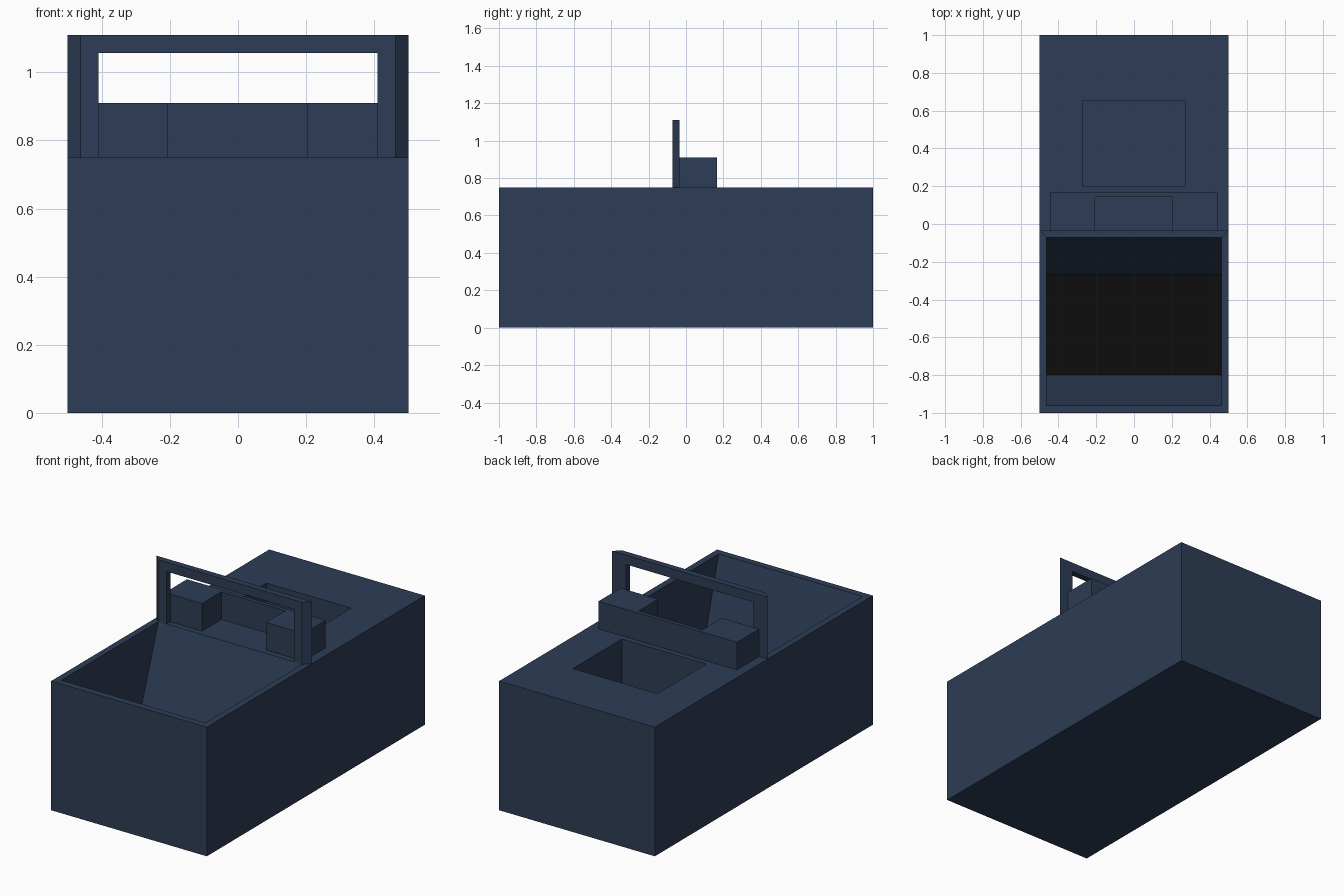
import bpy, bmesh
from mathutils import Vector

if "Cube" in bpy.data.objects:
    bpy.data.objects.remove(bpy.data.objects["Cube"])


def material(name, rgb):
    m = bpy.data.materials.new(name)
    m.diffuse_color = (*rgb, 1)
    m.use_nodes = True
    m.node_tree.nodes["Principled BSDF"].inputs["Base Color"].default_value = m.diffuse_color
    return m


NAVY = material("navy", (0.026, 0.046, 0.092))
BLACK = material("black", (0.004, 0.004, 0.004))


def prism(name, pts, axis, lo, hi, mat=NAVY):
    """Extrude a 2D profile along x (y,z points), y (x,z points) or z (x,y points)."""
    place = {'x': lambda a, b: Vector((lo, a, b)),
             'y': lambda a, b: Vector((a, lo, b)),
             'z': lambda a, b: Vector((a, b, lo))}[axis]
    step = Vector([(hi - lo) * (axis == k) for k in 'xyz'])
    bm = bmesh.new()
    face = bm.faces.new([bm.verts.new(place(*p)) for p in pts])
    out = bmesh.ops.extrude_face_region(bm, geom=[face], use_keep_orig=True)
    verts = [g for g in out['geom'] if isinstance(g, bmesh.types.BMVert)]
    bmesh.ops.translate(bm, verts=verts, vec=step)
    bmesh.ops.recalc_face_normals(bm, faces=bm.faces)
    me = bpy.data.meshes.new(name)
    bm.to_mesh(me)
    bm.free()
    me.materials.append(mat)
    ob = bpy.data.objects.new(name, me)
    bpy.context.collection.objects.link(ob)
    return ob


def box(name, x0, x1, y0, y1, z0, z1, mat=NAVY):
    return prism(name, [(x0, y0), (x1, y0), (x1, y1), (x0, y1)], 'z', z0, z1, mat)


def cut(ob, cutter):
    cutter.hide_render = True
    mod = ob.modifiers.new("cut", 'BOOLEAN')
    mod.operation = 'DIFFERENCE'
    mod.solver = 'EXACT'
    mod.object = cutter
    bpy.context.view_layer.objects.active = ob
    bpy.ops.object.modifier_apply(modifier=mod.name)
    bpy.data.objects.remove(cutter)


# Main body with the sloped front cavity and the square rear pit
FLOOR = 0.19
body = box("body", -0.5, 0.5, -1, 1, 0, 0.75)
over = 0.05
front_run, back_run = 0.16 / 0.56, 0.20 / 0.56
cavity = [(-0.96 - over * front_run, 0.75 + over), (-0.80, FLOOR),
          (-0.27, FLOOR), (-0.07 + over * back_run, 0.75 + over)]
cut(body, prism("cavity_cutter", cavity, 'x', -0.462, 0.462))
cut(body, box("pit_cutter", -0.272, 0.272, 0.2, 0.65, 0.25, 0.8))

# Black floor of the cavity
box("cavity_floor", -0.462, 0.462, -0.80, -0.27, FLOOR - 0.002, FLOOR + 0.002, BLACK)

# Upright frame with chamfered front corners and an open middle
outline = [(-0.5, -0.035), (-0.463, -0.072), (0.463, -0.072), (0.5, -0.035)]
frame = prism("upright_frame", outline, 'z', 0.75, 1.11)
cut(frame, box("opening_cutter", -0.41, 0.41, -0.2, 0.1, 0.7, 1.056))

# U-shaped block behind the frame, open to the front
u_shape = [(-0.445, -0.035), (-0.207, -0.035), (-0.207, 0.143), (0.203, 0.143),
           (0.203, -0.035), (0.445, -0.035), (0.445, 0.167), (-0.445, 0.167)]
prism("u_block", u_shape, 'z', 0.75, 0.91)
